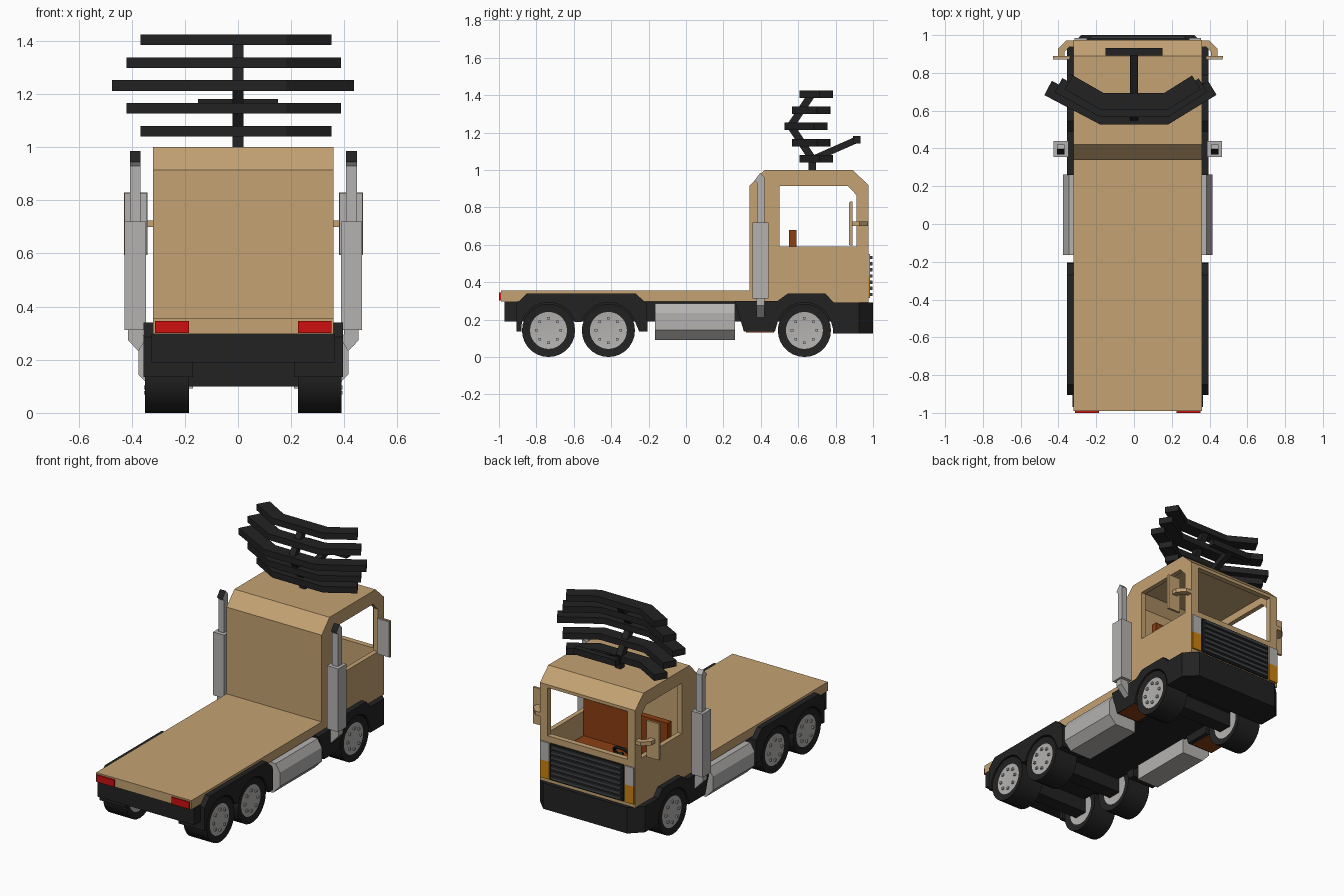
import bpy, bmesh, math
from mathutils import Matrix, Vector

if "Cube" in bpy.data.objects:
    bpy.data.objects.remove(bpy.data.objects["Cube"])

CX = 0.02  # truck centreline


def material(name, r, g, b):
    m = bpy.data.materials.new(name)
    m.use_nodes = True
    m.diffuse_color = (r, g, b, 1)
    m.node_tree.nodes["Principled BSDF"].inputs["Base Color"].default_value = (r, g, b, 1)
    return m


TAN = material("tan paint", 0.55, 0.36, 0.17)
BLACK = material("black plastic", 0.016, 0.016, 0.016)
GREY = material("light grey metal", 0.46, 0.45, 0.44)
DARK = material("dark grey", 0.05, 0.055, 0.06)
RED = material("red lamp", 0.62, 0.005, 0.005)
ORANGE = material("orange lamp", 0.6, 0.22, 0.005)
BROWN = material("brown seat", 0.26, 0.05, 0.006)


def finish(bm, name, *mats):
    bmesh.ops.recalc_face_normals(bm, faces=bm.faces)
    me = bpy.data.meshes.new(name)
    bm.to_mesh(me)
    bm.free()
    for m in mats:
        me.materials.append(m)
    ob = bpy.data.objects.new(name, me)
    bpy.context.collection.objects.link(ob)
    return ob


def prism(name, axis, pts, a, b, mat):
    """Extrude a 2D outline along an axis from a to b."""
    place = {"x": lambda p, t: (t, p[0], p[1]),
             "y": lambda p, t: (p[0], t, p[1]),
             "z": lambda p, t: (p[0], p[1], t)}[axis]
    bm = bmesh.new()
    low = [bm.verts.new(place(p, a)) for p in pts]
    high = [bm.verts.new(place(p, b)) for p in pts]
    bm.faces.new(low)
    bm.faces.new(high)
    for i in range(len(pts)):
        j = (i + 1) % len(pts)
        bm.faces.new((low[i], low[j], high[j], high[i]))
    return finish(bm, name, mat)


def box(name, x, y, z, mat):
    pts = [(x[0], y[0]), (x[1], y[0]), (x[1], y[1]), (x[0], y[1])]
    return prism(name, "z", pts, z[0], z[1], mat)


def wide(name, half, y, z, mat):
    return box(name, (CX - half, CX + half), y, z, mat)


def ribbon(path, width):
    """Outline of a mitred band that follows a 2D path."""
    p = [Vector(q) for q in path]
    left, right = [], []
    for i, q in enumerate(p):
        dirs = []
        if i > 0:
            dirs.append((q - p[i - 1]).normalized())
        if i < len(p) - 1:
            dirs.append((p[i + 1] - q).normalized())
        d = sum(dirs, Vector((0, 0))).normalized()
        n = Vector((-d.y, d.x)) * (width / 2 / d.dot(dirs[0]))
        left.append(q + n)
        right.append(q - n)
    return left + right[::-1]


def arch(y, r=0.15, steps=10):
    """Wheel arch points, front to back."""
    angles = [math.radians(18 + 144 * i / steps) for i in range(steps + 1)]
    return [(y + r * math.cos(t), 0.142 + r * math.sin(t)) for t in angles]


def cut(target, cutter):
    cutter.hide_render = True
    mod = target.modifiers.new("cut", "BOOLEAN")
    mod.operation = "DIFFERENCE"
    mod.solver = "EXACT"
    mod.object = cutter
    bpy.context.view_layer.objects.active = target
    bpy.ops.object.modifier_apply(modifier=mod.name)
    bpy.data.objects.remove(cutter)


# Flatbed and chassis
wide("flatbed", 0.34, (-0.99, 0.36), (0.297, 0.355), TAN)
wide("chassis", 0.205, (-0.95, 0.85), (0.19, 0.297), BLACK)
wide("rear_crossmember", 0.345, (-0.97, -0.9), (0.19, 0.297), BLACK)

# Cab shell with hollow interior and window openings
cab = prism("cab", "x", [(0.34, 0.29), (0.34, 0.915), (0.42, 1), (0.89, 1), (0.975, 0.92), (0.975, 0.29)],
            CX - 0.34, CX + 0.34, TAN)
cut(cab, prism("interior_cutter", "x", [(0.375, 0.33), (0.375, 0.9), (0.435, 0.965), (0.875, 0.965),
                                        (0.94, 0.905), (0.94, 0.33)], CX - 0.31, CX + 0.31, TAN))
cut(cab, prism("side_window_cutter", "x", [(0.5, 0.59), (0.5, 0.915), (0.865, 0.915), (0.912, 0.865),
                                           (0.912, 0.59)], -0.6, 0.6, TAN))
cut(cab, wide("windscreen_cutter", 0.285, (0.9, 1.1), (0.59, 0.9), TAN))

# Cab interior
wide("bench_back", 0.3, (0.55, 0.59), (0.33, 0.68), BROWN)
wide("bench_cushion", 0.3, (0.58, 0.74), (0.33, 0.44), BROWN)
bpy.ops.mesh.primitive_torus_add(major_radius=0.055, minor_radius=0.01, major_segments=16, minor_segments=6,
                                 location=(-0.12, 0.82, 0.535), rotation=(math.radians(55), 0, 0))
steering = bpy.context.object
steering.name = "steering_wheel"
steering.data.materials.append(BLACK)
prism("steering_column", "x", ribbon([(0.82, 0.535), (0.93, 0.45)], 0.02), -0.13, -0.11, BLACK)

# Grille and bumper
wide("grille", 0.26, (0.97, 0.985), (0.315, 0.55), BLACK)
for i in range(7):
    z = 0.325 + i * 0.033
    wide(f"grille_slat_{i + 1}", 0.25, (0.98, 0.996), (z, z + 0.018), DARK)
prism("front_bumper", "z", [(CX + x, y) for x, y in
      [(-0.375, 0.785), (-0.375, 0.925), (-0.3, 1), (0.3, 1), (0.375, 0.925), (0.375, 0.785)]],
      0.125, 0.292, BLACK)

# Fender outlines with wheel arches
rear_fender = ([(-0.905, 0.135), (-0.905, 0.285), (-0.85, 0.34), (-0.27, 0.34), (-0.21, 0.285), (-0.205, 0.135),
                (-0.25, 0.135)] + arch(-0.415) + arch(-0.735) + [(-0.88, 0.135)])
front_fender = ([(0.26, 0.3), (0.31, 0.135), (0.475, 0.135)] + arch(0.633)[::-1] +
                [(0.79, 0.135), (0.79, 0.29), (0.745, 0.34), (0.545, 0.34), (0.49, 0.3)])


def wheel(name, s, y):
    turn = Matrix.Translation((CX + s * 0.2875, y, 0.142)) @ Matrix.Rotation(math.pi / 2, 4, "Y")
    bm = bmesh.new()
    bmesh.ops.create_cone(bm, cap_ends=True, segments=28, radius1=0.142, radius2=0.142, depth=0.165, matrix=turn)
    caps = [f for f in bm.faces if len(f.verts) > 4]
    bmesh.ops.inset_individual(bm, faces=caps, thickness=0.043, depth=-0.008)
    for f in caps:
        f.material_index = 1
    # Wheel nuts
    for k in range(8):
        t = math.tau * k / 8
        at = Matrix.Translation((CX + s * 0.366, y + 0.066 * math.cos(t), 0.142 + 0.066 * math.sin(t)))
        nut = bmesh.ops.create_cube(bm, size=0.014, matrix=at)
        for f in {f for v in nut["verts"] for f in v.link_faces}:
            f.material_index = 1
    ob = finish(bm, name, BLACK, GREY)
    bpy.ops.object.select_all(action="DESELECT")
    ob.select_set(True)
    bpy.context.view_layer.objects.active = ob
    bpy.ops.object.shade_smooth_by_angle(angle=math.radians(30))


AXLES = {"rear": -0.735, "middle": -0.415, "front": 0.633}
for label, y in AXLES.items():
    wide(label + "_axle", 0.22, (y - 0.045, y + 0.045), (0.1, 0.2), BLACK)

# Parts on both sides
for side, s in (("left", 1), ("right", -1)):
    def span(a, b):
        return tuple(sorted((CX + s * a, CX + s * b)))

    def out(pts):
        return [(CX + s * p[0], p[1]) for p in pts]

    for label, y in AXLES.items():
        wheel(f"{label}_wheel_{side}", s, y)
    prism("rear_fender_" + side, "x", rear_fender, *span(0.19, 0.375), BLACK)
    prism("front_fender_" + side, "x", front_fender, *span(0.19, 0.375), BLACK)
    box("step_" + side, span(0.22, 0.37), (0.32, 0.47), (0.13, 0.137), BROWN)

    # Fuel tank
    prism("fuel_tank_" + side, "y", out([(0.19, 0.285), (0.365, 0.285), (0.395, 0.235), (0.395, 0.145),
                                         (0.345, 0.092), (0.19, 0.092)]), -0.165, 0.262, GREY)

    # Exhaust stack with an angled dark outlet
    box("muffler_" + side, span(0.367, 0.447), (0.355, 0.44), (0.312, 0.72), GREY)
    prism("exhaust_elbow_" + side, "y", out(ribbon([(0.407, 0.33), (0.407, 0.285), (0.35, 0.225)], 0.055)),
          0.378, 0.42, GREY)
    stack = prism("exhaust_stack_" + side, "x", [(0.38, 0.7), (0.42, 0.7), (0.42, 0.96), (0.398, 0.985),
                                                 (0.367, 0.945), (0.38, 0.93)], *span(0.387, 0.427), GREY)
    stack.data.materials.append(BLACK)
    for f in stack.data.polygons:
        if f.normal.y < -0.3 and f.normal.z > 0.3:
            f.material_index = 1

    # Door mirror
    prism("mirror_arm_" + side, "z", out(ribbon([(0.33, 0.955), (0.37, 0.955), (0.405, 0.92), (0.405, 0.88)], 0.035)),
          0.7, 0.725, TAN)
    box("mirror_housing_" + side, span(0.36, 0.45), (0.877, 0.89), (0.595, 0.83), TAN)
    box("mirror_glass_" + side, span(0.362, 0.448), (0.871, 0.878), (0.598, 0.827), GREY)

    # Lamps
    box("headlamp_" + side, span(0.27, 0.335), (0.97, 0.984), (0.43, 0.55), GREY)
    box("indicator_" + side, span(0.27, 0.335), (0.97, 0.984), (0.315, 0.43), ORANGE)
    box("tail_lamp_" + side, span(0.205, 0.332), (-1, -0.985), (0.301, 0.345), RED)

# Roof antenna: swept bars on a zigzag spine
bars = [(0.65, 0.75, -0.345, 0.33), (0.61, 0.735, -0.4, 0.365), (0.57, 0.72, -0.455, 0.415)]
for i, k in enumerate((0, 1, 2, 1, 0)):
    mid, tip, x0, x1 = bars[k]
    z = 1.04 + i * 0.0862
    prism(f"antenna_bar_{i + 1}", "z", ribbon([(x0, tip), (-0.17, mid), (0.17, mid), (x1, tip)], 0.085),
          z, z + 0.04, BLACK)
prism("antenna_spine", "x", ribbon([(0.675, 0.99), (0.675, 1.06), (0.56, 1.235), (0.67, 1.4)], 0.04),
      -0.02, 0.02, BLACK)
prism("antenna_arm", "x", ribbon([(0.66, 1.05), (0.91, 1.16)], 0.035), -0.02, 0.02, BLACK)
box("antenna_crossbar", (-0.15, 0.15), (0.892, 0.932), (1.142, 1.182), BLACK)
